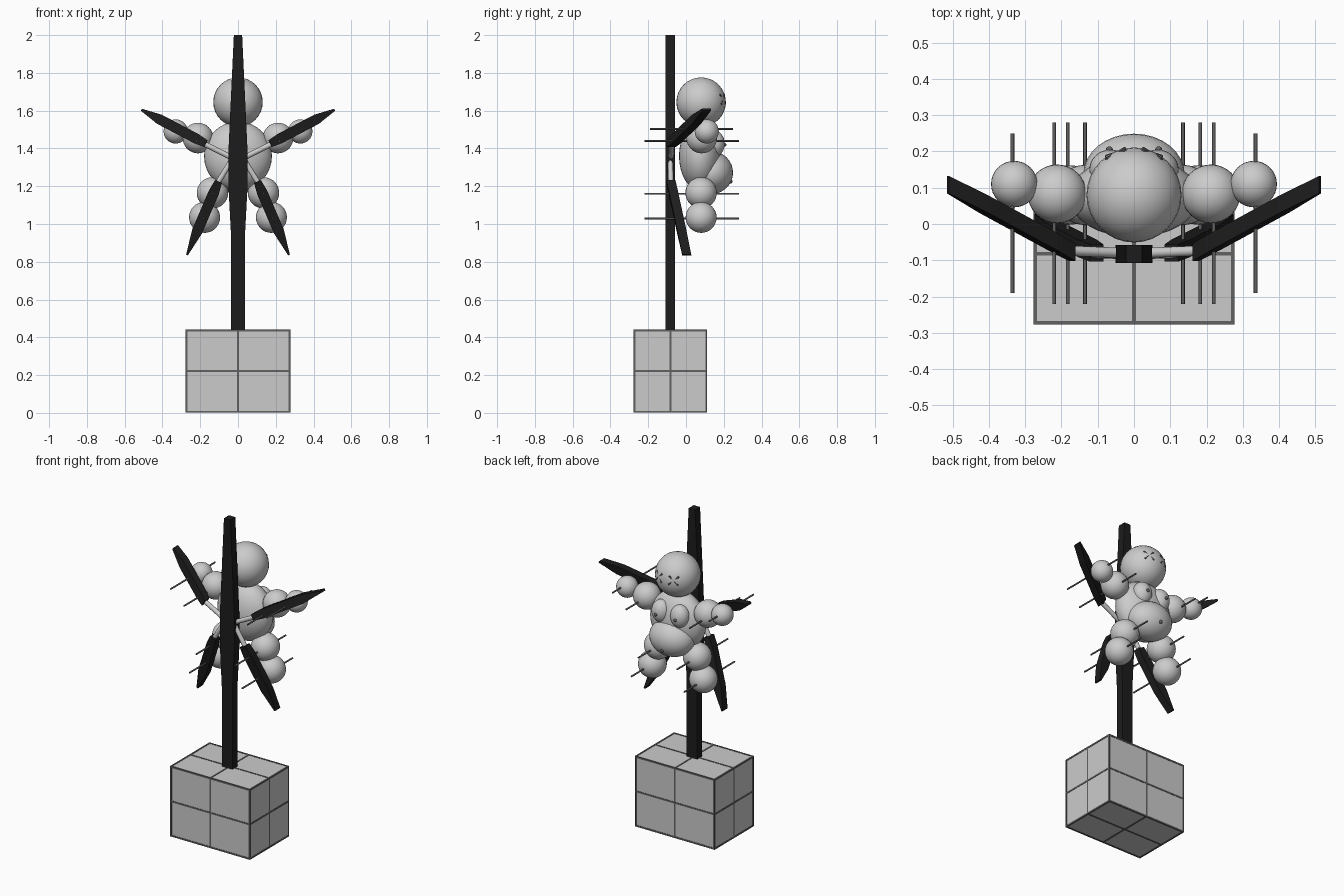
import bpy, bmesh
from math import sqrt
from mathutils import Vector

if "Cube" in bpy.data.objects:
    bpy.data.objects.remove(bpy.data.objects["Cube"])

black = bpy.data.materials.new("black")
black.diffuse_color = (0.012, 0.012, 0.012, 1)
black.use_nodes = True
black.node_tree.nodes["Principled BSDF"].inputs["Base Color"].default_value = black.diffuse_color
dark = bpy.data.materials.new("dark_grey")
dark.diffuse_color = (0.12, 0.12, 0.12, 1)
dark.use_nodes = True
dark.node_tree.nodes["Principled BSDF"].inputs["Base Color"].default_value = dark.diffuse_color


def finish(name, mat=None, smooth=False):
    o = bpy.context.object
    o.name = name
    if mat:
        o.data.materials.append(mat)
    if smooth:
        bpy.ops.object.shade_smooth_by_angle(angle=0.7)
    return o


def box(name, lo, hi, mat=None):
    lo, hi = Vector(lo), Vector(hi)
    bpy.ops.mesh.primitive_cube_add(size=1, location=(lo + hi) / 2)
    bpy.context.object.scale = hi - lo
    return finish(name, mat)


def ball(name, c, r, mat=None, seg=32):
    bpy.ops.mesh.primitive_uv_sphere_add(segments=seg, ring_count=seg // 2, location=c)
    bpy.context.object.scale = r if isinstance(r, tuple) else (r, r, r)
    return finish(name, mat, True)


def rod(name, a, b, r, mat=None, verts=12):
    a, b = Vector(a), Vector(b)
    d = b - a
    bpy.ops.mesh.primitive_cylinder_add(vertices=verts, radius=r, depth=d.length, location=(a + b) / 2)
    bpy.context.object.rotation_euler = d.to_track_quat('Z', 'Y').to_euler()
    return finish(name, mat, True)


def beam(name, a, b, stations, depth):
    """Tapered beam: (position, half width) stations in xz, constant depth along y."""
    a, b = Vector(a), Vector(b)
    side = Vector((b.z - a.z, 0, a.x - b.x)).normalized()
    bm = bmesh.new()
    rings = []
    for t, w in stations:
        c = a.lerp(b, t)
        rings.append([bm.verts.new(c + side * w * sx + Vector((0, depth * sy, 0)))
                      for sx, sy in ((-1, -1), (1, -1), (1, 1), (-1, 1))])
    for p, q in zip(rings, rings[1:]):
        for i in range(4):
            j = (i + 1) % 4
            bm.faces.new((p[i], p[j], q[j], q[i]))
    bm.faces.new(rings[0])
    bm.faces.new(rings[-1])
    bmesh.ops.recalc_face_normals(bm, faces=bm.faces)
    me = bpy.data.meshes.new(name)
    bm.to_mesh(me)
    bm.free()
    me.materials.append(black)
    o = bpy.data.objects.new(name, me)
    bpy.context.collection.objects.link(o)


# base block with seams on every edge and through the middle of each face
LO, HI = (-0.275, -0.275, 0.003), (0.275, 0.11, 0.44)
MID = [(l + h) / 2 for l, h in zip(LO, HI)]
box("base_block", LO, HI)
T = 0.005
for ax in range(3):
    u, v = (ax + 1) % 3, (ax + 2) % 3
    for i in range(3):
        for j in range(3):
            if i == 1 and j == 1:
                continue
            lo, hi = [0] * 3, [0] * 3
            lo[ax], hi[ax] = LO[ax] - 0.002, HI[ax] + 0.002
            for k, n in ((u, i), (v, j)):
                c = (LO[k] + 0.003, MID[k], HI[k] - 0.003)[n]
                lo[k], hi[k] = c - T, c + T
            box("base_seam", lo, hi, dark)

# central post
beam("post", (0, -0.083, 0.42), (0, -0.083, 2.0),
     [(0, 0.037), (0.33, 0.037), (0.5, 0.051), (0.62, 0.05), (1, 0.022)], 0.025)

# body
ball("head", (0, 0.08, 1.645), 0.131)
ball("torso", (0, 0.075, 1.36), (0.18, 0.112, 0.183))
ball("belly", (0, 0.135, 1.272), (0.14, 0.114, 0.113))
ball("navel", (0, 0.236, 1.225), 0.011, dark, 12)

for s, side in ((-1, "left"), (1, "right")):
    # limbs
    ball(side + "_upper_arm", (s * 0.212, 0.083, 1.455), 0.081)
    ball(side + "_forearm", (s * 0.33, 0.11, 1.49), 0.064)
    ball(side + "_thigh", (s * 0.135, 0.08, 1.165), 0.083)
    ball(side + "_lower_leg", (s * 0.177, 0.08, 1.035), 0.082)
    # chest
    ball(side + "_chest", (s * 0.065, 0.15, 1.425), (0.058, 0.055, 0.07))
    ball(side + "_chest_stud", (s * 0.068, 0.204, 1.42), 0.01, dark, 12)
    # crossed eye lying on the head
    for d in (-1, 1):
        pts = []
        for e in (-1, 1):
            x, z = s * 0.05 + e * 0.026, 0.015 + d * e * 0.026
            pts.append((x, 0.08 + sqrt(0.131 ** 2 - x * x - z * z), 1.645 + z))
        rod(side + "_eye_stroke", pts[0], pts[1], 0.005, dark, 8)
    # pins through the limbs
    for x, z, y0, y1 in ((0.335, 1.503, -0.19, 0.25), (0.22, 1.44, -0.22, 0.28),
                         (0.135, 1.16, -0.22, 0.28), (0.183, 1.03, -0.22, 0.28)):
        rod(side + "_pin", (s * x, y0, z), (s * x, y1, z), 0.005, dark)
    # struts and blades
    rod(side + "_upper_strut", (s * 0.02, -0.08, 1.345), (s * 0.2, -0.073, 1.435), 0.014)
    rod(side + "_lower_strut", (s * 0.02, -0.083, 1.36), (s * 0.115, -0.08, 1.205), 0.014)
    beam(side + "_upper_blade", (s * 0.17, -0.078, 1.425), (s * 0.512, 0.108, 1.605),
         [(0, 0.02), (0.15, 0.027), (0.72, 0.027), (1, 0.006)], 0.024)
    beam(side + "_lower_blade", (s * 0.103, -0.08, 1.225), (s * 0.27, 0.004, 0.836),
         [(0, 0.02), (0.15, 0.028), (0.68, 0.028), (1, 0.005)], 0.024)
